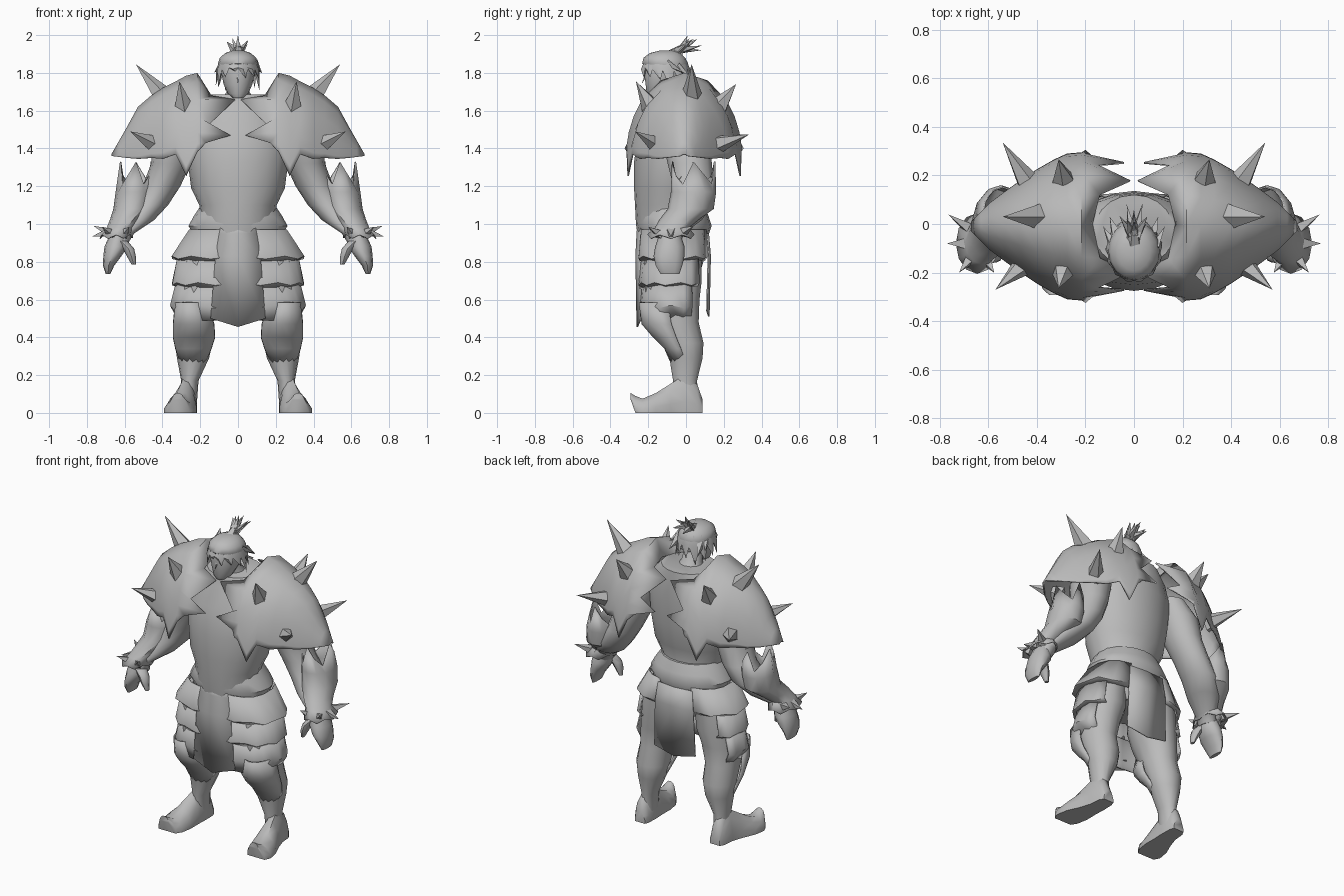
import bpy, bmesh, math
from mathutils import Vector
from math import sin, cos, pi

mat = bpy.data.materials.new("plain_grey")
mat.diffuse_color = (0.5, 0.5, 0.5, 1)


def finish(name, bm, mirror=True, angle=50, thick=0):
    bmesh.ops.recalc_face_normals(bm, faces=bm.faces)
    me = bpy.data.meshes.new(name)
    bm.to_mesh(me)
    bm.free()
    ob = bpy.data.objects.new(name, me)
    bpy.context.collection.objects.link(ob)
    me.materials.append(mat)
    bpy.ops.object.select_all(action='DESELECT')
    ob.select_set(True)
    bpy.context.view_layer.objects.active = ob
    bpy.ops.object.shade_smooth_by_angle(angle=math.radians(angle))
    if thick:
        ob.modifiers.new("thickness", 'SOLIDIFY').thickness = thick
    if mirror:
        m = ob.modifiers.new("mirror", 'MIRROR')
        m.use_mirror_merge = False
    return ob


def skin(bm, rows, closed=True, cap=True):
    """Join rows of points into a surface."""
    vr = [[bm.verts.new(p) for p in r] for r in rows]
    n = len(vr[0])
    for a, b in zip(vr, vr[1:]):
        for i in range(n if closed else n - 1):
            j = (i + 1) % n
            bm.faces.new((a[i], a[j], b[j], b[i]))
    if closed and cap:
        bm.faces.new(vr[0])
        bm.faces.new(vr[-1])


def ring(x, y, z, rx, ry, n=12, a0=0, a1=360, zig=(0,), power=1.0):
    full = a1 - a0 == 360
    pts = []
    for i in range(n):
        a = math.radians(a0 + (a1 - a0) * i / (n if full else n - 1))
        c, s = cos(a), sin(a)
        pts.append((x + rx * math.copysign(abs(c) ** power, c),
                    y + ry * math.copysign(abs(s) ** power, s),
                    z + zig[i % len(zig)]))
    return pts


def loft(name, rings, mirror=True, n=12, **kw):
    bm = bmesh.new()
    skin(bm, [ring(*r, n=n, **kw) for r in rings])
    return finish(name, bm, mirror)


def spike(bm, base, tip, r, n=4, flat=1.0):
    base, tip = Vector(base), Vector(tip)
    d = (tip - base).normalized()
    u = d.orthogonal().normalized()
    w = d.cross(u)
    base = base - d * 0.02
    vs = [bm.verts.new(base + u * r * cos(2 * pi * i / n) + w * r * flat * sin(2 * pi * i / n))
          for i in range(n)]
    t = bm.verts.new(tip)
    bm.faces.new(vs)
    for i in range(n):
        bm.faces.new((vs[i], vs[(i + 1) % n], t))


# Torso, and waist flowing into the hips
loft("torso", [(0, -.075, .93, .2, .18), (0, -.08, 1.0, .2, .185), (0, -.095, 1.1, .205, .175),
               (0, -.085, 1.19, .248, .19), (0, -.075, 1.33, .266, .2), (0, -.06, 1.5, .28, .19),
               (0, -.035, 1.62, .23, .16), (0, -.03, 1.685, .165, .15)], False, 20)
loft("waist_roll", [(0, -.075, 1.1, .195, .17), (0, -.065, 1.04, .235, .185), (0, -.062, .99, .262, .198),
                    (0, -.06, .95, .24, .182), (0, -.06, .86, .27, .17),
                    (0, -.06, .76, .16, .14)], False, 20)
loft("neck", [(0, -.03, 1.64, .1, .09), (0, -.06, 1.7, .06, .06), (0, -.09, 1.78, .055, .06)], False)

# Legs
loft("leg", [(.15, -.06, .92, .13, .15), (.187, -.07, .8, .135, .155), (.192, -.068, .7, .135, .155),
             (.215, -.07, .6, .12, .145), (.23, -.05, .48, .1, .12), (.235, -.005, .37, .1, .1),
             (.238, 0, .29, .085, .09), (.255, -.005, .17, .046, .065), (.262, 0, .06, .045, .07)], n=14)

# Feet with upturned toes, lofted from heel to toe
bm = bmesh.new()
rows = []
for y, x, w, lo, hi in [(.088, .265, .035, 0, .07), (.06, .268, .048, 0, .15), (-.01, .27, .052, 0, .2),
                        (-.08, .283, .062, 0, .155), (-.16, .3, .08, 0, .105),
                        (-.23, .312, .08, 0, .075), (-.268, .315, .06, 0, .09),
                        (-.293, .318, .03, .07, .105)]:
    h = hi - lo
    rows.append([(x + w * a, y, lo + h * b) for a, b in
                 [(-1, 0), (1, 0), (1.0, .3), (.75, .7), (.3, 1), (-.3, 1), (-.75, .7), (-1, .3)]])
skin(bm, rows)
finish("foot", bm)

# Knee guards, tapering into the shin
bm = bmesh.new()
skin(bm, [ring(*r, n=9, a0=170, a1=370) for r in
          [(.25, -.12, .585, .085, .13), (.235, -.1, .47, .112, .135),
           (.233, -.07, .4, .114, .105), (.236, -.04, .34, .098, .075), (.24, -.01, .26, .068, .07)]], False)
finish("knee_guard", bm, thick=.008)

# Three flared hip plates on each side
for k, (zt, zb, t, b, yr, a1) in enumerate([(.97, .83, .262, .355, .187, 80), (.82, .69, .325, .352, .185, 45),
                                            (.69, .57, .33, .36, .18, 30)]):
    bm = bmesh.new()
    skin(bm, [ring(.06, -.065, zt, t - .06, yr - .012, 9, -100, a1, power=.8),
              ring(.06, -.068, zb, b - .06, yr, 9, -100, a1, (0, -.015), .8),
              ring(.06, -.07, zb - (.025 if k < 2 else .08), b - .1, yr - .015, 9, -100, a1, power=.8)], False)
    finish("hip_plate_%d" % (k + 1), bm, thick=.008, angle=40)

# Front and back hanging cloth panels
bm = bmesh.new()
skin(bm, [[(-w, y + .02, z), (0, y, z - d), (w, y + .02, z)] for z, w, y, d in
          [(1.0, .09, -.258, 0), (.95, .1, -.262, 0), (.83, .12, -.268, 0), (.5, .145, -.262, .045)]], False)
finish("front_cloth", bm, False, thick=.008)
bm = bmesh.new()
skin(bm, [[(-w, y, z), (0, y + .01, z - d), (w, y, z)] for z, w, y, d in
          [(.95, .12, .112, 0), (.83, .135, .122, 0), (.54, .145, .115, .03)]], False)
finish("back_cloth", bm, False, thick=.008)

# Shoulder armour: arcs running front to back, stepping outward
ts = [0, .12, .28, .5, .75, 1.15, pi / 2]
ts = ts + [pi - t for t in ts[-2::-1]]
edge = [(.2, -.325, 1.40), (.17, -.3, 1.43), (.04, -.275, 1.47), (.15, -.265, 1.53),
        (.015, -.2, 1.66), (.14, -.14, 1.68), (.17, 0, 1.69)]
edge += [(x, -.02 - y, z) for x, y, z in edge[-2::-1]]
rows = [edge]
for x, ry, top, zb, e in [(.215, .305, 1.8, 1.385, 1.1), (.275, .3, 1.785, 1.255, 1.1),
                          (.33, .275, 1.755, 1.37, 1.1), (.4, .235, 1.72, 1.345, 1.15),
                          (.46, .195, 1.68, 1.35, 1.25), (.53, .145, 1.62, 1.345, 1.4),
                          (.59, .1, 1.51, 1.35, 1.4), (.63, .06, 1.44, 1.355, 1.4),
                          (.67, .02, 1.37, 1.36, 1.2)]:
    rows.append([(x, -.01 - ry * cos(t), zb + (top - zb) * sin(t) ** e) for t in ts])
bm = bmesh.new()
skin(bm, rows, False)
finish("shoulder_armour", bm, thick=.008, angle=55)

# Shoulder spikes
bm = bmesh.new()
for base, tip in [((.41, .03, 1.69), (.54, .03, 1.845)),
                  ((.29, -.19, 1.63), (.31, -.265, 1.755)), ((.29, .18, 1.63), (.31, .265, 1.74)),
                  ((.44, -.155, 1.42), (.57, -.27, 1.49)), ((.43, .16, 1.42), (.54, .335, 1.475))]:
    spike(bm, base, tip, .058, 5)
finish("shoulder_spikes", bm, angle=30)

# Arms
loft("arm", [(.28, -.02, 1.56, .09, .11), (.33, 0, 1.45, .12, .13), (.355, .02, 1.32, .105, .12),
             (.405, .04, 1.2, .1, .11), (.47, .035, 1.1, .1, .11), (.535, -.01, 1.02, .09, .095),
             (.605, -.07, .95, .055, .06), (.63, -.085, .9, .05, .06)], n=14)

# Flared forearm guards with a jagged top and a wrist cuff
bm = bmesh.new()
skin(bm, [ring(.54, .04, 1.26, .085, .115, 12, zig=(.07, .0, -.05)), ring(.548, .04, 1.17, .1, .12),
          ring(.56, .025, 1.08, .1, .122),
          ring(.595, -.035, 1.025, .082, .105), ring(.625, -.075, .98, .07, .09),
          ring(.645, -.08, .925, .088, .125, zig=(0, .02))], cap=False)
finish("forearm_guard", bm, thick=.007, angle=40)
bm = bmesh.new()
for base, tip in [((.69, -.01, .96), (.765, .04, .99)), ((.71, -.08, .95), (.77, -.08, .935)),
                  ((.68, -.15, .955), (.72, -.2, .985)), ((.6, -.16, .955), (.575, -.2, .985))]:
    spike(bm, base, tip, .03, 4)
finish("cuff_spikes", bm, angle=30)

# Hands: palm with fingers, and thumb
loft("hand", [(.63, -.085, .95, .045, .055), (.645, -.085, .88, .062, .078), (.665, -.09, .83, .048, .082),
              (.685, -.09, .78, .03, .07), (.688, -.085, .735, .012, .05)])
loft("thumb", [(.62, -.11, .91, .035, .04), (.58, -.125, .87, .03, .035),
               (.565, -.13, .83, .024, .028), (.552, -.13, .785, .011, .014)], n=8)

# Head and face
loft("head", [(0, -.17, 1.668, .03, .03), (0, -.15, 1.69, .055, .06), (0, -.13, 1.74, .076, .086),
              (0, -.125, 1.8, .088, .1), (0, -.12, 1.86, .08, .095), (0, -.115, 1.9, .045, .055)], False, 14)
bm = bmesh.new()
spike(bm, (0, -.205, 1.8), (0, -.236, 1.74), .014, 4)
finish("nose", bm, False)

# Hair: rounded cap swept towards the knot, with chunky hanging locks
loft("hair_cap", [(0, -.075, 1.77, .08, .07), (0, -.1, 1.82, .1, .105), (0, -.11, 1.85, .106, .122),
                  (0, -.115, 1.88, .096, .11), (0, -.11, 1.905, .068, .082),
                  (0, -.1, 1.918, .03, .04)], False, 16)
bm = bmesh.new()
for i in range(13):
    a = pi / 2 + 2 * pi * i / 13
    c, s = cos(a), sin(a)
    drop = (1.735, 1.7, 1.72)[i % 3] + .075 * max(0, -s)
    vs = [bm.verts.new((.107 * cos(a + o) * k, -.11 + .124 * sin(a + o) * k, z))
          for o, z, k in [(-.3, 1.83, 1), (0, 1.88, .86), (.3, 1.83, 1)]]
    mid = bm.verts.new((.116 * c, -.11 + .132 * s, 1.82))
    tip = bm.verts.new((.118 * cos(a + .12), -.105 + .126 * sin(a + .12), drop))
    back = bm.verts.new((.085 * c, -.11 + .1 * s, 1.82))
    for f in [(vs[0], vs[1], mid), (vs[1], vs[2], mid), (vs[0], mid, tip), (mid, vs[2], tip),
              (vs[2], back, tip), (back, vs[0], tip), (vs[0], back, vs[2], vs[1])]:
        bm.faces.new(f)
# Loose side locks sweeping outward
for s in (-1, 1):
    spike(bm, (s * .09, -.08, 1.84), (s * .127, -.01, 1.8), .03, 4, .6)
    spike(bm, (s * .08, -.03, 1.82), (s * .1, .03, 1.77), .03, 4, .6)
finish("hair_locks", bm, False, 35)

# Topknot: bound stem and a fan of pointed tufts
bm = bmesh.new()
spike(bm, (0, -.08, 1.885), (0, .04, 1.98), .045, 6)
for x, y, z in [(0, .01, 2.0), (.055, .03, 1.975), (-.06, .035, 1.965), (.035, .085, 1.945),
                (-.03, .08, 1.92), (0, .06, 1.98), (.05, .0, 1.95), (-.03, .02, 1.985)]:
    spike(bm, (x * .3, -.03, 1.92), (x, y, z), .03, 4, .7)
finish("topknot", bm, False, 30)
